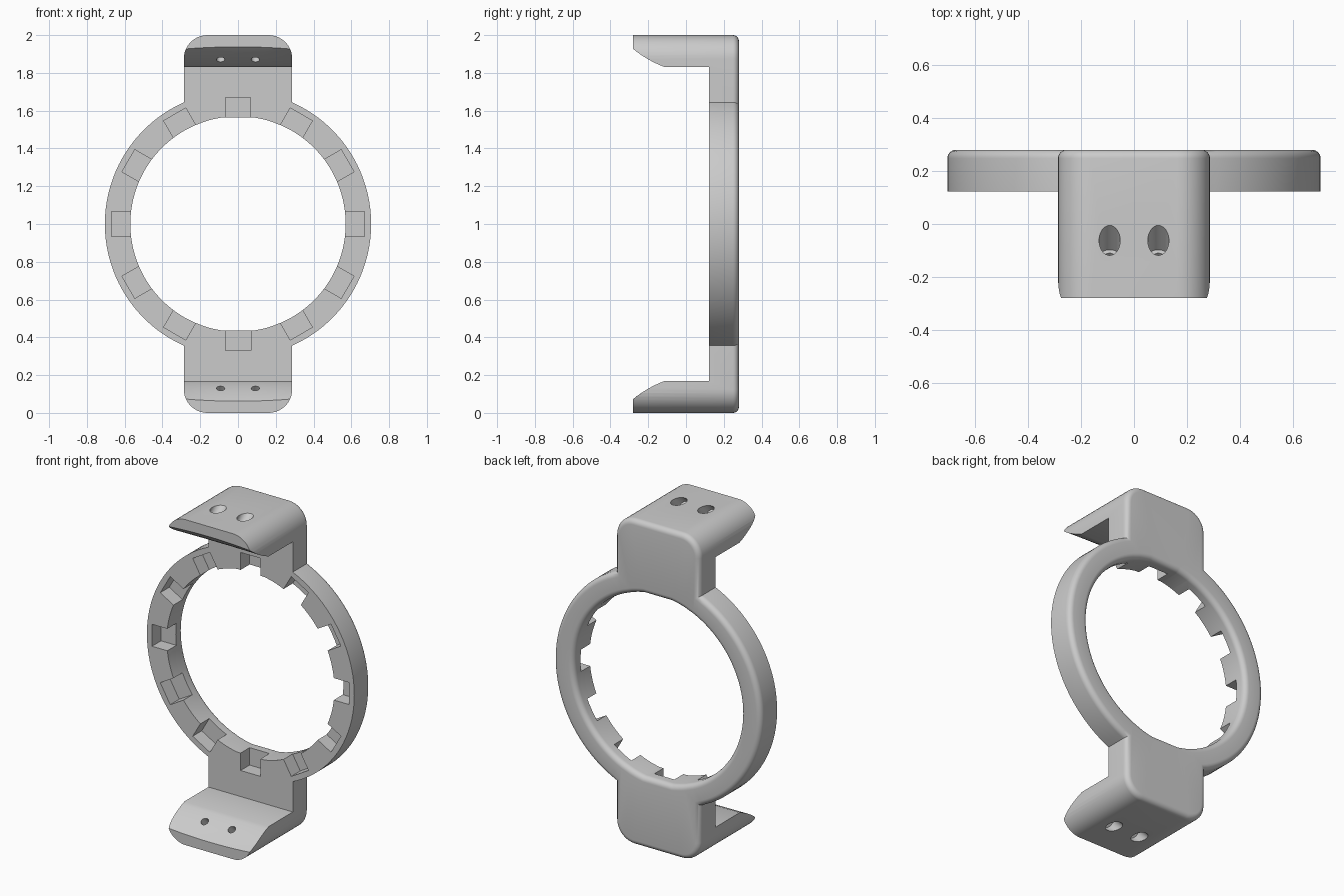
import bpy, bmesh, math
from mathutils import Matrix, Vector

if "Cube" in bpy.data.objects:
    bpy.data.objects.remove(bpy.data.objects["Cube"])

HALF_W, CORNER, R_OUT, R_IN, FILLET = 0.287, 0.125, 0.705, 0.57, 0.032
Y_FRONT, Y_RING, Y_BACK = -0.28, 0.122, 0.28

grey = bpy.data.materials.new("plain_grey")
grey.diffuse_color = (0.6, 0.6, 0.6, 1)
grey.use_nodes = True
grey.node_tree.nodes["Principled BSDF"].inputs["Base Color"].default_value = grey.diffuse_color


def make_object(name, bm):
    bmesh.ops.recalc_face_normals(bm, faces=bm.faces[:])
    mesh = bpy.data.meshes.new(name)
    bm.to_mesh(mesh)
    bm.free()
    ob = bpy.data.objects.new(name, mesh)
    bpy.context.collection.objects.link(ob)
    mesh.materials.append(grey)
    return ob


def outline(d):
    """Ring with a rounded tab above and below, inset by d, about z = 0."""
    w, r, R = HALF_W - d, CORNER - d, R_OUT - d
    a0 = math.acos(w / R)
    n = 40
    arc = [(R * math.cos(a), R * math.sin(a))
           for a in (-a0 + 2 * a0 * i / n for i in range(n + 1))]
    cx, cz = HALF_W - CORNER, 1 - CORNER
    c1 = [(cx + r * math.cos(i * math.pi / 20), cz + r * math.sin(i * math.pi / 20)) for i in range(11)]
    c2 = [(-x, z) for x, z in reversed(c1)]
    half = arc + c1 + c2
    return half + [(-x, -z) for x, z in half]


# Frame: stacked outline loops outside, matching circle loops inside
bm = bmesh.new()
base = [math.atan2(z, x) for x, z in outline(0)]
layers = [(Y_FRONT, 0)]
layers += [(Y_BACK - FILLET + FILLET * math.sin(a), FILLET * (1 - math.cos(a)))
           for a in (i * math.pi / 12 for i in range(7))]
outer, inner = [], []
for y, d in layers:
    outer.append([bm.verts.new((x, y, 1 + z)) for x, z in outline(d)])
    r = R_IN + d
    inner.append([bm.verts.new((r * math.cos(a), y, 1 + r * math.sin(a))) for a in base])
loops = outer + inner[::-1]
for k, loop in enumerate(loops):
    nxt = loops[(k + 1) % len(loops)]
    for i in range(len(loop)):
        j = (i + 1) % len(loop)
        bm.faces.new((loop[i], loop[j], nxt[j], nxt[i]))
frame = make_object("clamp_frame", bm)


def underside(t, x):
    """Height of the upper jaw's sloped face; t runs from its heel to its tip."""
    s = min(abs(x), 0.3) / HALF_W
    return 0.83 + 0.108 * t - 0.048 * t * (1 - t) - 0.012 * t * t * s * s


# Cutter that clears the space between the two jaws
bm = bmesh.new()
rows = []
for x in [-0.8] + [-0.3 + 0.05 * i for i in range(13)] + [0.8]:
    up = [(Y_RING, 0.83)]
    up += [(-0.11 - 0.17 * t, underside(t, x)) for t in (i * 0.14 for i in range(9))]
    pts = up + [(y, -z) for y, z in reversed(up)]
    rows.append([bm.verts.new((x, y, 1 + z)) for y, z in pts])
for a, b in zip(rows, rows[1:]):
    for i in range(len(a)):
        j = (i + 1) % len(a)
        bm.faces.new((a[i], a[j], b[j], b[i]))
bm.faces.new(rows[0])
bm.faces.new(rows[-1])
cutters = [make_object("jaw_gap_cutter", bm)]

# Twelve square notches around the front of the inner rim
bm = bmesh.new()
for k in range(12):
    m = (Matrix.Translation((0, 0, 1)) @ Matrix.Rotation(k * math.pi / 6, 4, 'Y')
         @ Matrix.Translation((0, 0.152, 0.59)) @ Matrix.Diagonal((0.135, 0.115, 0.16, 1)))
    bmesh.ops.create_cube(bm, size=1, matrix=m)
cutters.append(make_object("notch_cutter", bm))

# Slanted stepped screw holes through both jaws: wide bore, then narrow bore
for name, radius, start, end in (("wide_bore_cutter", 0.04, -0.1, 0.09),
                                 ("narrow_bore_cutter", 0.022, 0.05, 0.3)):
    bm = bmesh.new()
    for side in (-1, 1):
        for x in (-0.092, 0.092):
            axis = Vector((0, -1, -side)).normalized()
            mid = Vector((x, -0.062, 1 + side)) + axis * (start + end) / 2
            m = Matrix.Translation(mid) @ axis.to_track_quat('Z', 'Y').to_matrix().to_4x4()
            bmesh.ops.create_cone(bm, cap_ends=True, segments=32, radius1=radius,
                                  radius2=radius, depth=end - start, matrix=m)
    cutters.append(make_object(name, bm))

# Apply the cuts
for c in cutters:
    mod = frame.modifiers.new(c.name, 'BOOLEAN')
    mod.operation, mod.solver, mod.object = 'DIFFERENCE', 'EXACT', c
deps = bpy.context.evaluated_depsgraph_get()
frame_mesh = bpy.data.meshes.new_from_object(frame.evaluated_get(deps))
frame.modifiers.clear()
frame.data = frame_mesh
for c in cutters:
    bpy.data.objects.remove(c)

# Smooth the rounds, keep the cut edges sharp
bpy.context.view_layer.objects.active = frame
frame.select_set(True)
bpy.ops.object.shade_smooth_by_angle(angle=math.radians(30))
